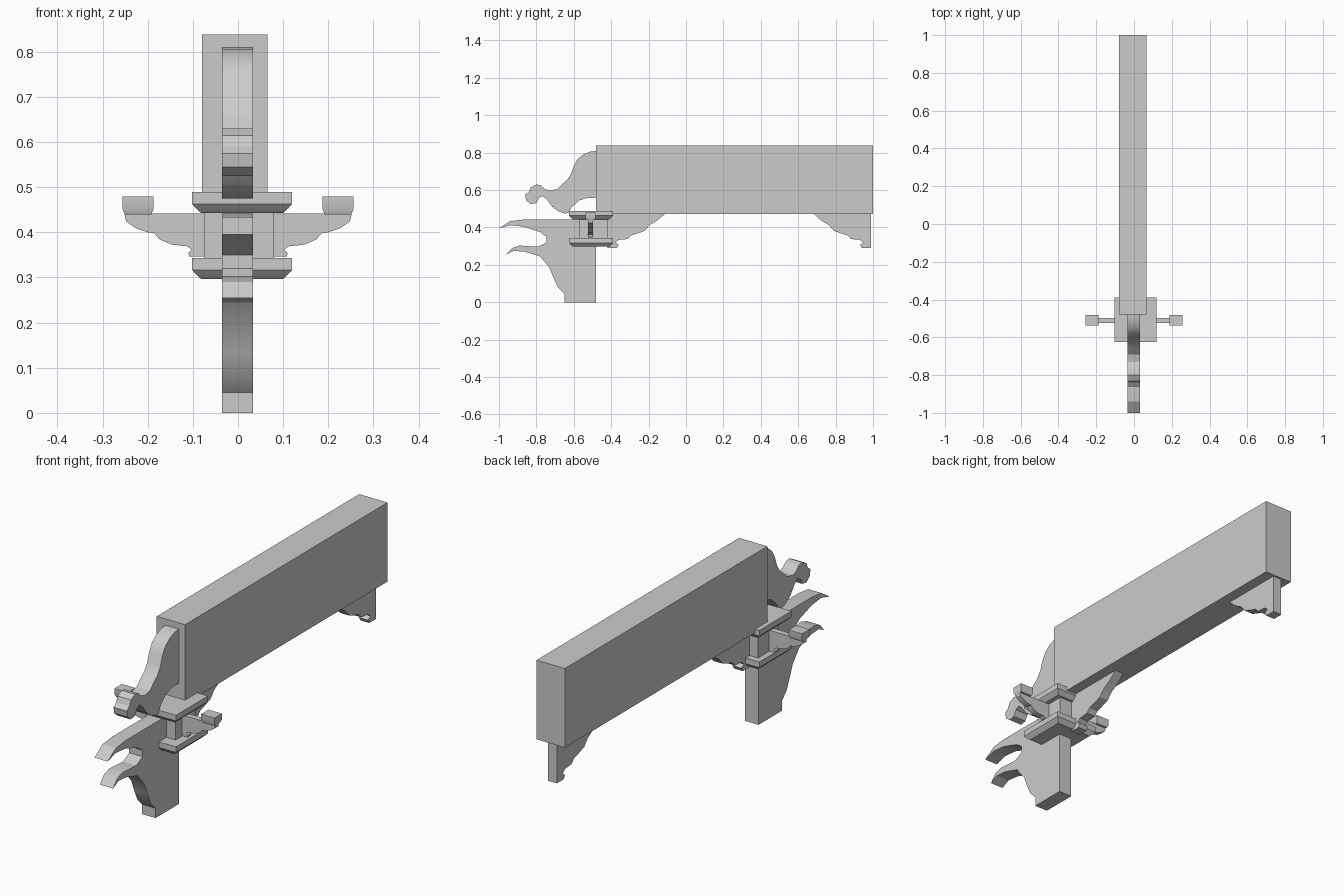
import bpy
import bmesh
import math

cube = bpy.data.objects.get("Cube")
if cube:
    bpy.data.objects.remove(cube, do_unlink=True)

grey = bpy.data.materials.new("plain grey")
grey.use_nodes = True
grey.diffuse_color = (0.6, 0.6, 0.6, 1)
grey.node_tree.nodes["Principled BSDF"].inputs["Base Color"].default_value = (0.6, 0.6, 0.6, 1)
parts = []


def finish(name, bm):
    """Turn a bmesh into a named, coloured object."""
    bmesh.ops.recalc_face_normals(bm, faces=bm.faces)
    mesh = bpy.data.meshes.new(name)
    bm.to_mesh(mesh)
    bm.free()
    mesh.materials.append(grey)
    obj = bpy.data.objects.new(name, mesh)
    bpy.context.collection.objects.link(obj)
    parts.append(obj)
    return obj


def loft(name, rings):
    """Skin a stack of closed rings and cap both ends."""
    bm = bmesh.new()
    loops = [[bm.verts.new(p) for p in ring] for ring in rings]
    count = len(loops[0])
    for low, high in zip(loops, loops[1:]):
        for i in range(count):
            j = (i + 1) % count
            bm.faces.new((low[i], low[j], high[j], high[i]))
    caps = [bm.faces.new(loops[0]), bm.faces.new(loops[-1])]
    bmesh.ops.recalc_face_normals(bm, faces=bm.faces)
    bmesh.ops.triangulate(bm, faces=[f for f in caps if len(f.verts) > 4])
    return finish(name, bm)


def side_plank(name, profile, x0, x1):
    """Extrude a (y, z) outline across x."""
    return loft(name, [[(x, y, z) for y, z in profile] for x in (x0, x1)])


def front_plank(name, profile, y0, y1):
    """Extrude an (x, z) outline across y."""
    return loft(name, [[(x, y, z) for x, z in profile] for y in (y0, y1)])


def block(name, x0, x1, y0, y1, sections):
    """Rectangular block from (height, inset) sections."""
    return loft(name, [[(x0 + i, y0 + i, z), (x1 - i, y0 + i, z),
                        (x1 - i, y1 - i, z), (x0 + i, y1 - i, z)]
                       for z, i in sections])


# Main beam
block("beam", -0.08, 0.065, -0.48, 1.0, [(0.472, 0), (0.838, 0)])

# Curled head on the beam end
head = [(-0.47, 0.81), (-0.51, 0.806), (-0.55, 0.79), (-0.58, 0.765),
        (-0.6, 0.73), (-0.615, 0.685), (-0.635, 0.655), (-0.665, 0.63),
        (-0.69, 0.605), (-0.73, 0.597), (-0.755, 0.605), (-0.775, 0.625),
        (-0.8, 0.63), (-0.83, 0.615), (-0.84, 0.59), (-0.86, 0.575),
        (-0.855, 0.545), (-0.83, 0.525), (-0.8, 0.53), (-0.785, 0.558),
        (-0.765, 0.568), (-0.74, 0.545), (-0.715, 0.51), (-0.68, 0.485),
        (-0.65, 0.475), (-0.63, 0.477), (-0.61, 0.51), (-0.57, 0.545),
        (-0.53, 0.557), (-0.47, 0.56)]
side_plank("curled_head", head, -0.035, 0.033)

# Lower arm with two pointed tongues
arm = [(-0.48, 0), (-0.48, 0.442), (-0.87, 0.442), (-0.94, 0.434), (-1, 0.395),
       (-0.94, 0.412), (-0.87, 0.405), (-0.78, 0.375), (-0.745, 0.35),
       (-0.745, 0.32), (-0.79, 0.297), (-0.89, 0.303), (-0.93, 0.29),
       (-0.96, 0.255), (-0.92, 0.275), (-0.86, 0.27), (-0.78, 0.245),
       (-0.73, 0.185), (-0.71, 0.135), (-0.685, 0.08), (-0.65, 0.045), (-0.65, 0)]
side_plank("tongued_arm", arm, -0.035, 0.033)

# Bearing plates with rounded lower edges, and the block between them
for name, z in (("lower_plate", 0.297), ("upper_plate", 0.443)):
    block(name, -0.102, 0.12, -0.625, -0.39,
          [(z, 0.02), (z + 0.01, 0.009), (z + 0.02, 0), (z + 0.046, 0)])
block("middle_block", -0.075, 0.08, -0.57, -0.42, [(0.34, 0), (0.445, 0)])

# Scalloped wings with end caps on both sides
wing = [(0.05, 0.442), (0.252, 0.442), (0.248, 0.424), (0.226, 0.409),
        (0.2, 0.4), (0.186, 0.398), (0.173, 0.384), (0.148, 0.373),
        (0.112, 0.369), (0.102, 0.362), (0.11, 0.355), (0.108, 0.346), (0.05, 0.346)]
for name, s in (("left", 1), ("right", -1)):
    front_plank(name + "_wing", [(s * x, z) for x, z in wing], -0.525, -0.498)
    inner, outer = sorted((s * 0.187, s * 0.256))
    block(name + "_wing_cap", inner, outer, -0.537, -0.483,
          [(0.44, 0.005), (0.452, 0), (0.479, 0)])

# Scalloped brackets below the beam, measured from the upright edge
bracket = [(0, 0.475), (0.31, 0.475), (0.265, 0.436), (0.225, 0.412),
           (0.2, 0.382), (0.155, 0.366), (0.125, 0.357), (0.108, 0.338),
           (0.06, 0.334), (0.042, 0.319), (0.06, 0.307), (0.05, 0.29), (0, 0.29)]
for name, start, s in (("front_bracket", -0.42, 1), ("rear_bracket", 0.99, -1)):
    side_plank(name, [(start + s * y, z) for y, z in bracket], -0.032, 0.014)

# Smooth the curves, keep the corners sharp
bpy.ops.object.select_all(action="DESELECT")
for obj in parts:
    obj.select_set(True)
bpy.context.view_layer.objects.active = parts[0]
bpy.ops.object.shade_smooth_by_angle(angle=math.radians(25))
